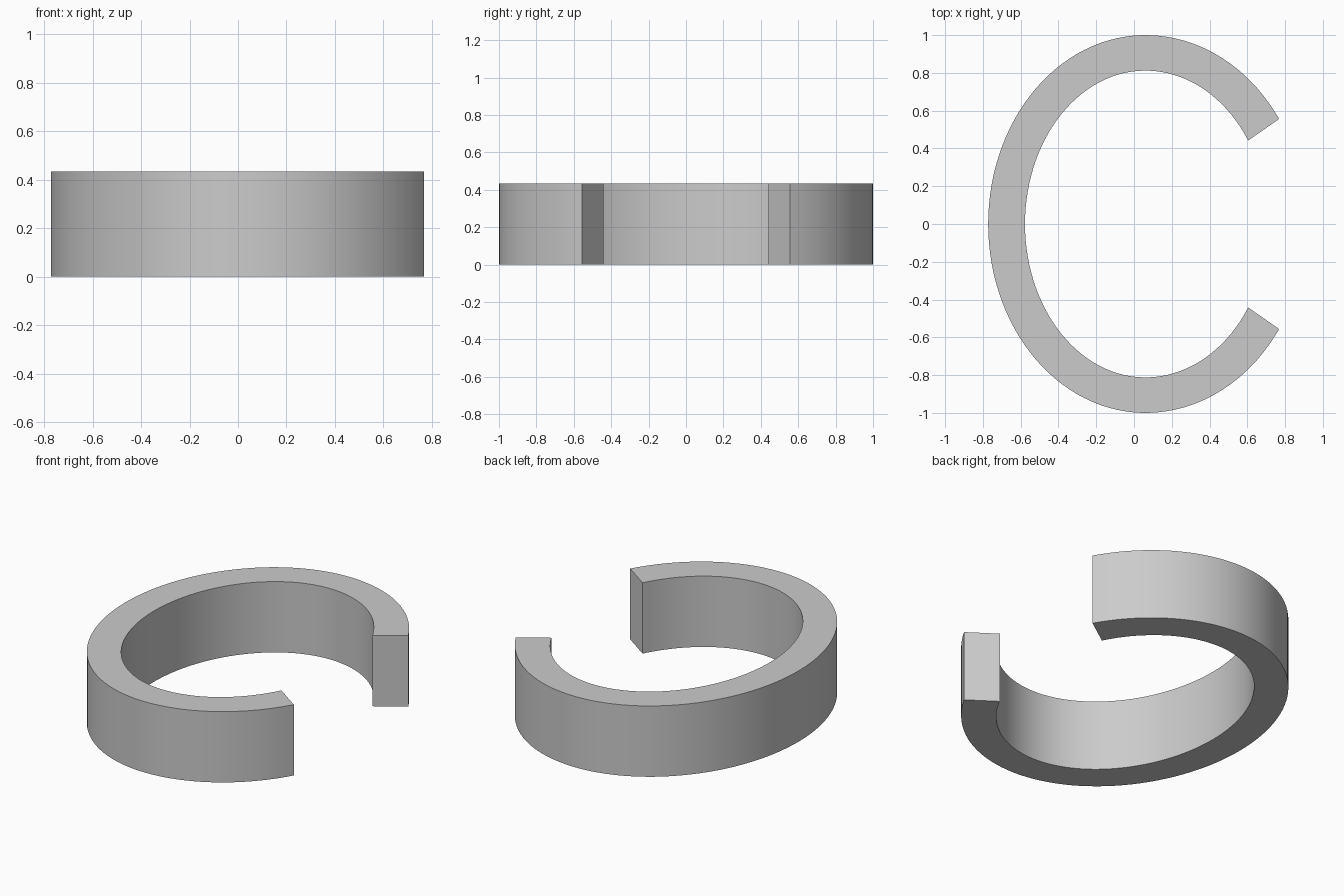
import bpy, bmesh, math

if "Cube" in bpy.data.objects:
    bpy.data.objects.remove(bpy.data.objects["Cube"])

HEIGHT = 0.435
CENTRE_X = 0.06
STEPS = 96


def open_arc(left, right, depth, tip_y):
    """Elliptical arc, open towards +x, running from the upper to the lower tip."""
    start = math.asin(tip_y / depth)
    points = []
    for i in range(STEPS + 1):
        t = start + (2 * math.pi - 2 * start) * i / STEPS
        rx = right if math.cos(t) > 0 else left
        points.append((CENTRE_X + rx * math.cos(t), depth * math.sin(t)))
    return points


# Outer and inner walls of the open ring
outer = open_arc(0.832, 0.852, 1.0, 0.556)
inner = open_arc(0.637, 0.649, 0.812, 0.442)

bm = bmesh.new()
# Each cross-section is a rectangle, joined to the next one
sections = []
for (ox, oy), (ix, iy) in zip(outer, inner):
    corners = [(ox, oy, 0), (ox, oy, HEIGHT), (ix, iy, HEIGHT), (ix, iy, 0)]
    sections.append([bm.verts.new(c) for c in corners])
for a, b in zip(sections, sections[1:]):
    for k in range(4):
        n = (k + 1) % 4
        bm.faces.new((a[k], a[n], b[n], b[k]))

# Flat end caps at the opening
bm.faces.new(sections[0])
bm.faces.new(sections[-1])
bmesh.ops.recalc_face_normals(bm, faces=bm.faces[:])

mesh = bpy.data.meshes.new("open_ring")
bm.to_mesh(mesh)
bm.free()
ring = bpy.data.objects.new("open_ring", mesh)
bpy.context.collection.objects.link(ring)

# Smooth walls, sharp rims
bpy.context.view_layer.objects.active = ring
ring.select_set(True)
bpy.ops.object.shade_smooth_by_angle(angle=math.radians(30))
